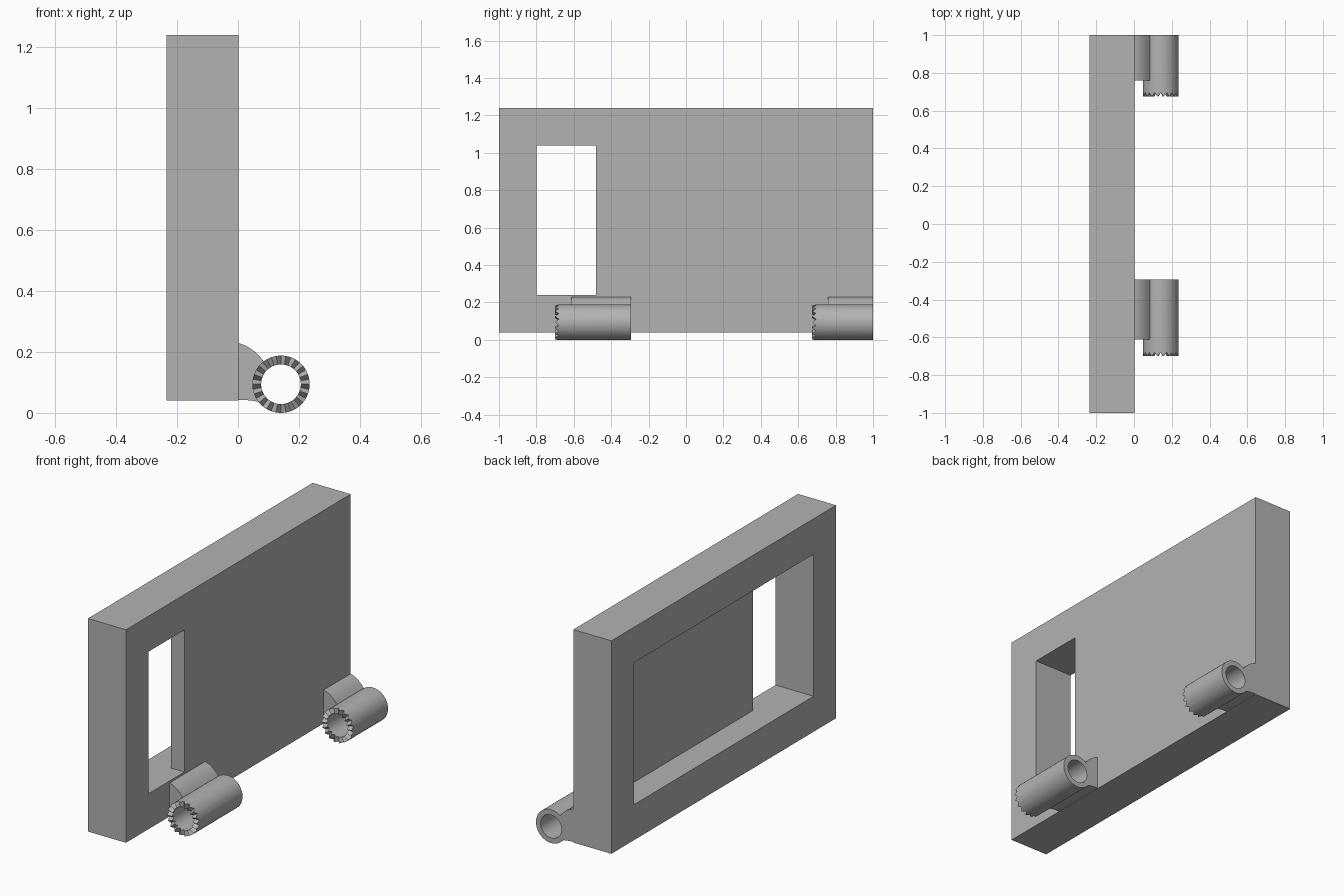
import bpy
import bmesh
from math import cos, sin, pi, radians, atan2
from mathutils import Vector

cube = bpy.data.objects.get("Cube")
if cube:
    bpy.data.objects.remove(cube, do_unlink=True)

grey = bpy.data.materials.new("plain grey")
grey.use_nodes = True
grey.diffuse_color = (0.45, 0.45, 0.45, 1)
grey.node_tree.nodes["Principled BSDF"].inputs["Base Color"].default_value = grey.diffuse_color


def finish(name, bm, smooth=True):
    bmesh.ops.recalc_face_normals(bm, faces=bm.faces)
    mesh = bpy.data.meshes.new(name)
    bm.to_mesh(mesh)
    bm.free()
    mesh.materials.append(grey)
    obj = bpy.data.objects.new(name, mesh)
    bpy.context.collection.objects.link(obj)
    bpy.ops.object.select_all(action="DESELECT")
    obj.select_set(True)
    bpy.context.view_layer.objects.active = obj
    if smooth:
        bpy.ops.object.shade_smooth_by_angle(angle=radians(25))
    return obj


def prism(name, points, sweep, smooth=False):
    """Extrude a closed outline of 3D points along a vector."""
    bm = bmesh.new()
    face = bm.faces.new([bm.verts.new(p) for p in points])
    side = bmesh.ops.extrude_face_region(bm, geom=[face], use_keep_orig=True)
    moved = [g for g in side["geom"] if isinstance(g, bmesh.types.BMVert)]
    bmesh.ops.translate(bm, verts=moved, vec=sweep)
    return finish(name, bm, smooth)


# Thick door with a recess in its back and a window slot through it
FRONT, BACK = 0.002, -0.235
door = prism("door_panel", [(BACK, -1, 0.04), (FRONT, -1, 0.04), (FRONT, 1, 0.04), (BACK, 1, 0.04)],
             (0, 0, 1.2))
outline = [(-0.3, -0.8), (0.1, -0.8), (0.1, -0.48), (-0.08, -0.48), (-0.08, 0.8), (-0.3, 0.8)]
cutter = prism("recess_cutter", [(x, y, 0.24) for x, y in outline], (0, 0, 0.8))
cutter.hide_render = True
cut = door.modifiers.new("recess", "BOOLEAN")
cut.operation = "DIFFERENCE"
cut.solver = "EXACT"
cut.object = cutter
bpy.context.view_layer.objects.active = door
bpy.ops.object.modifier_apply(modifier=cut.name)
bpy.data.objects.remove(cutter, do_unlink=True)

# Hinge barrels with a ring of teeth on the front end
CENTRE = Vector((0.141, 0.094))
OUTER, INNER = 0.094, 0.065
TEETH, STEPS, DEPTH = 18, 4, 0.02


def barrel(name, y0, y1):
    bm = bmesh.new()
    count = TEETH * STEPS
    rings = []
    for i in range(count):
        a = 2 * pi * i / count
        phase = (i % STEPS) / STEPS
        tooth = y0 + DEPTH * (1 - abs(2 * phase - 1))
        rings.append([bm.verts.new((CENTRE.x + r * cos(a), y, CENTRE.y + r * sin(a)))
                      for r, y in ((OUTER, tooth), (OUTER, y1), (INNER, y1), (INNER, tooth))])
    for i, ring in enumerate(rings):
        after = rings[(i + 1) % count]
        for k in range(4):
            n = (k + 1) % 4
            bm.faces.new((ring[k], ring[n], after[n], after[k]))
    return finish(name, bm)


def bend(start, control, end, steps=10):
    a, b, c = Vector(start), Vector(control), Vector(end)
    return [a * (1 - t) ** 2 + b * 2 * t * (1 - t) + c * t * t
            for t in (i / steps for i in range(steps + 1))]


def bracket(name, y0, y1):
    # Curved strap whose far edge is buried in the barrel wall
    top = bend((0, 0.229), (0.052, 0.218), (0.092, 0.158))
    bottom = bend((0.09, 0.03), (0.05, 0.043), (0, 0.043))
    first, last = top[-1] - CENTRE, bottom[0] - CENTRE
    a0 = atan2(first.y, first.x)
    a1 = atan2(last.y, last.x) + 2 * pi
    wall = [CENTRE + 0.08 * Vector((cos(a0 + (a1 - a0) * i / 8), sin(a0 + (a1 - a0) * i / 8)))
            for i in range(1, 8)]
    points = [(p.x, y0, p.y) for p in top + wall + bottom]
    return prism(name, points, (0, y1 - y0, 0), True)


for place, tip, strap, end in (("front", -0.7, -0.612, -0.295), ("rear", 0.675, 0.76, 1)):
    barrel(place + "_hinge_barrel", tip, end)
    bracket(place + "_hinge_bracket", strap, end)
